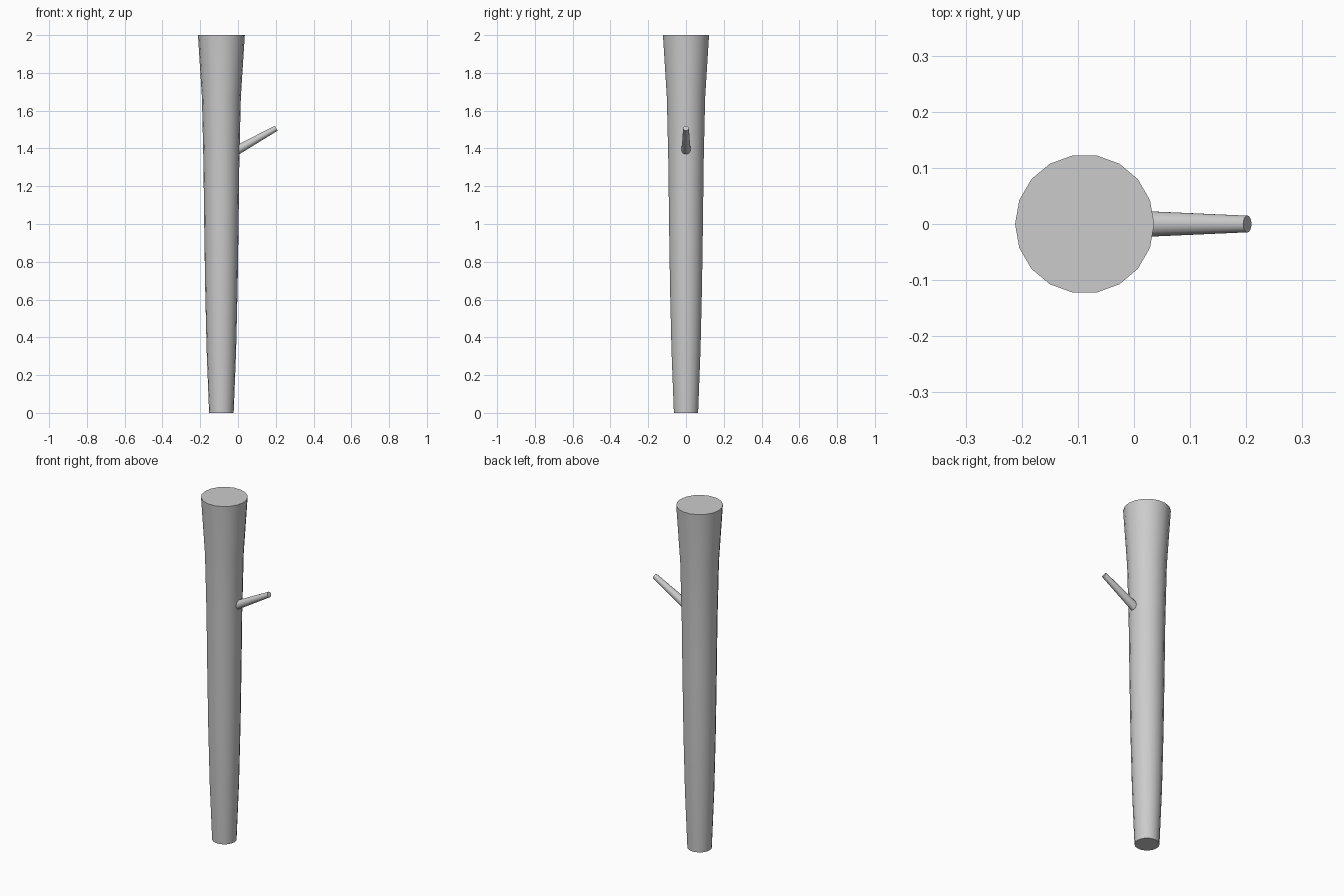
import bpy, bmesh, math
from mathutils import Vector

if "Cube" in bpy.data.objects:
    bpy.data.objects.remove(bpy.data.objects["Cube"])


def tapered_tube(name, rings, sides):
    """Closed round solid through (centre, radius) rings along a straight axis."""
    axis = (Vector(rings[-1][0]) - Vector(rings[0][0])).normalized()
    v = Vector((0, 1, 0))
    u = v.cross(axis).normalized()
    bm = bmesh.new()
    loops = []
    for centre, r in rings:
        loop = []
        for i in range(sides):
            a = 2 * math.pi * i / sides
            loop.append(bm.verts.new(Vector(centre) + r * (math.cos(a) * u + math.sin(a) * v)))
        loops.append(loop)
    for lo, hi in zip(loops, loops[1:]):
        for i in range(sides):
            j = (i + 1) % sides
            bm.faces.new((lo[i], lo[j], hi[j], hi[i]))
    bm.faces.new(loops[0][::-1])
    bm.faces.new(loops[-1])
    bmesh.ops.recalc_face_normals(bm, faces=bm.faces)
    mesh = bpy.data.meshes.new(name)
    bm.to_mesh(mesh)
    bm.free()
    obj = bpy.data.objects.new(name, mesh)
    bpy.context.collection.objects.link(obj)
    bpy.ops.object.select_all(action='DESELECT')
    obj.select_set(True)
    bpy.context.view_layer.objects.active = obj
    bpy.ops.object.shade_smooth_by_angle(angle=math.radians(40))
    return obj


# Trunk: narrow at the foot, flared at the top
TRUNK_X = -0.088
profile = [(0, 0.065), (0.33, 0.078), (0.67, 0.086), (1.0, 0.091),
           (1.33, 0.095), (1.67, 0.103), (2.0, 0.124)]
tapered_tube("trunk", [((TRUNK_X, 0, z), r) for z, r in profile], 18)

# Branch stub: rooted inside the trunk, rising to the right
tapered_tube("branch_stub", [((-0.02, 0, 1.382), 0.025), ((0.202, 0, 1.507), 0.015)], 18)
